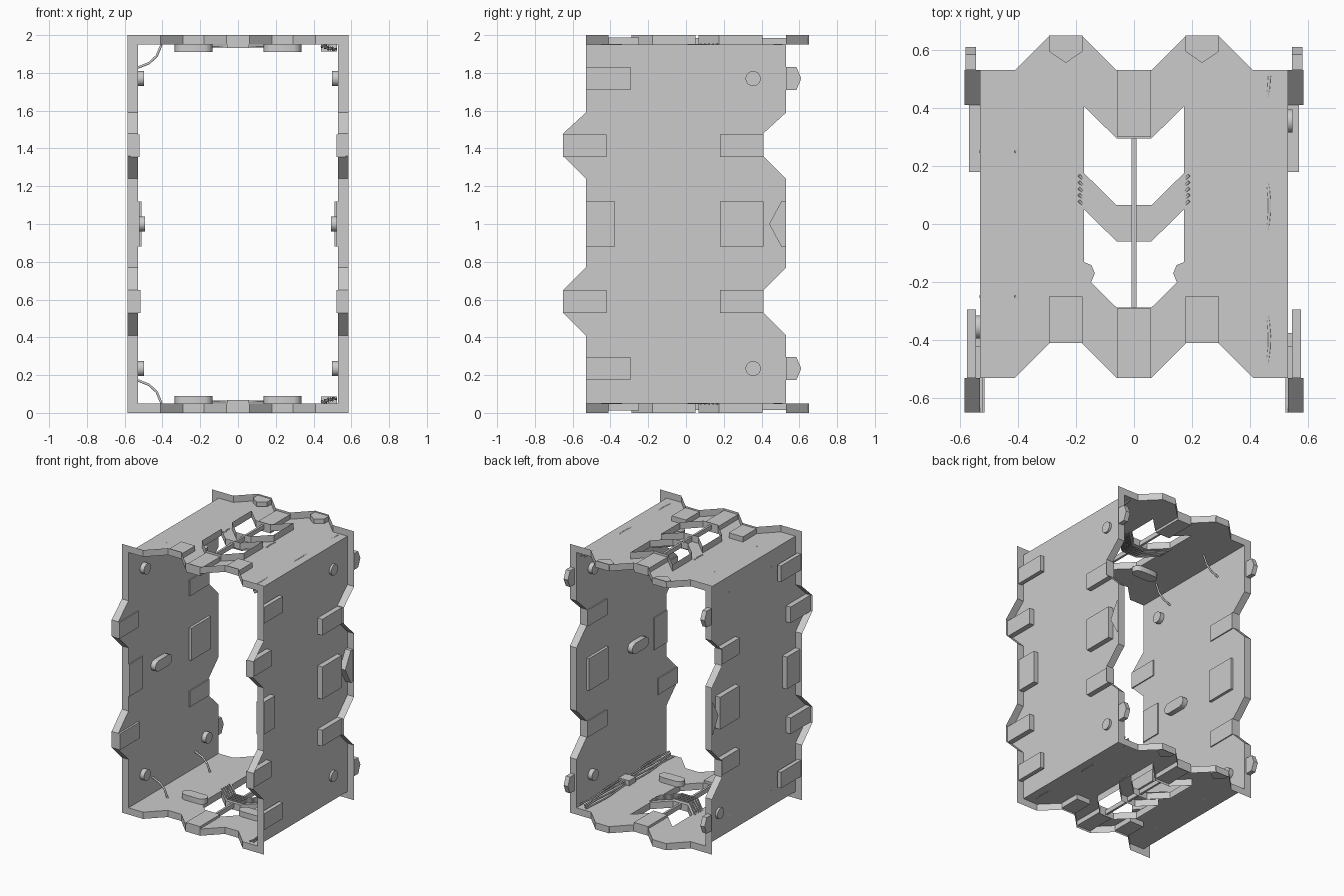
import bpy, bmesh, math
from mathutils import Vector

if "Cube" in bpy.data.objects:
    bpy.data.objects.remove(bpy.data.objects["Cube"])


def to3(axis, u, v, w):
    # axis x: profile in (y, z); axis z: profile in (x, y)
    return Vector((w, u, v)) if axis == 'x' else Vector((u, v, w))


def finish(bm, name, smooth=False):
    me = bpy.data.meshes.new(name)
    bm.to_mesh(me)
    bm.free()
    ob = bpy.data.objects.new(name, me)
    bpy.context.collection.objects.link(ob)
    if smooth:
        for p in me.polygons:
            p.use_smooth = len(p.vertices) == 4
    return ob


def prism(name, pts, axis, a, b, smooth=False):
    bm = bmesh.new()
    lo = [bm.verts.new(to3(axis, u, v, a)) for u, v in pts]
    hi = [bm.verts.new(to3(axis, u, v, b)) for u, v in pts]
    n = len(pts)
    bm.faces.new(lo)
    bm.faces.new(hi)
    for i in range(n):
        j = (i + 1) % n
        bm.faces.new((lo[i], lo[j], hi[j], hi[i]))
    bmesh.ops.recalc_face_normals(bm, faces=bm.faces)
    return finish(bm, name, smooth)


def rect(u0, u1, v0, v1):
    return [(u0, v0), (u1, v0), (u1, v1), (u0, v1)]


def capsule(cu, cv, half, r, n=4):
    # Rounded slot outline; half = 0 gives a circle
    out = []
    for k in (0, 1):
        for i in range(n + 1 if half else n):
            t = -math.pi / 2 + math.pi * (k + i / n)
            out.append((cu + (half if k == 0 else -half) + r * math.cos(t), cv + r * math.sin(t)))
    return out


def sheet(name, loops, axis, w, flanges, w2):
    # Thin sheet (outline plus holes) with turned-up flange strips
    bm = bmesh.new()
    edges = []
    for lp in loops:
        vs = [bm.verts.new(to3(axis, u, v, w)) for u, v in lp]
        edges += [bm.edges.new((vs[i], vs[(i + 1) % len(vs)])) for i in range(len(vs))]
    bmesh.ops.triangle_fill(bm, edges=edges, use_beauty=True)
    bmesh.ops.dissolve_limit(bm, angle_limit=0.01, verts=bm.verts, edges=bm.edges)
    for pts in flanges:
        a = [bm.verts.new(to3(axis, u, v, w)) for u, v in pts]
        b = [bm.verts.new(to3(axis, u, v, w2)) for u, v in pts]
        for i in range(len(pts) - 1):
            bm.faces.new((a[i], a[i + 1], b[i + 1], b[i]))
    return finish(bm, name)


def wire(name, pts, r):
    cu = bpy.data.curves.new(name, 'CURVE')
    cu.dimensions = '3D'
    cu.bevel_depth = r
    cu.bevel_resolution = 1
    cu.use_fill_caps = True
    sp = cu.splines.new('POLY')
    sp.points.add(len(pts) - 1)
    for p, c in zip(sp.points, pts):
        p.co = (*c, 1)
    ob = bpy.data.objects.new(name, cu)
    bpy.context.collection.objects.link(ob)


IN, OUT = 0.53, 0.585

# Side walls
steps = [(0, .41), (-.12, .53), (-.12, .65), (0, .77), (0, 1.24), (-.12, 1.36), (-.12, 1.48), (0, 1.59)]
front = [(-IN + d, z) for d, z in steps]
back = [(IN + d, z) for d, z in steps]
outline = [(-IN, .05)] + front + [(-IN, 1.95), (IN, 1.95)] + back[::-1] + [(IN, .05)]
ends = lambda y, mid: [(y, 0)] + mid + [(y, 2)]
boxes = [(.18, .41, 1.0, .12), (-.53, -.375, 1.0, .12)]
for z in (.59, 1.415):
    boxes += [(-.65, -.42, z, .06), (.18, .41, z, .06)]
for s, side in ((1, 'right'), (-1, 'left')):
    sheet(side + '_wall', [outline], 'x', s * IN, [ends(-IN, front), ends(IN, back)], s * OUT)
    for y0, y1, z, h in boxes:
        inner = .51 if y0 == .18 and z == 1.0 else .522
        if s < 0 and y0 == -.65 and z < 1:
            inner = .515
        prism(side + '_wall_box', rect(y0, y1, z - h, z + h), 'x', s * inner, s * .568)
    for z in (.235, 1.77):
        prism(side + '_socket', rect(-.53, -.295, z - .06, z + .06), 'x', s * .545, s * .575)
        prism(side + '_tab', [(.53, z - .06), (.585, z - .06), (.61, z), (.585, z + .06), (.53, z + .06)],
              'x', s * .545, s * .58)
        prism(side + '_bolt', capsule(s * .355, z, 0, .04, 10), 'x', s * .497, s * .546, True)
    prism(side + '_arrow_tab', [(.44, 1), (.505, .88), (.53, .88), (.53, 1.12), (.505, 1.12)],
          'x', s * .53, s * .575)
    prism(side + '_wall_lamp', capsule(-.17, 1, .06, .04), 'x', s * .492, s * .53, True)
prism('left_bolt', capsule(.37, .235, 0, .04, 10), 'x', -.497, -.546, True)

# Ceiling and floor
half = [(.06, 0), (.18, .12), (.29, .12), (.41, 0)]
bumps = [(-x, d) for x, d in half[::-1]] + half


def edge(y):
    return [(-IN, y)] + [(x, y + d) for x, d in bumps] + [(IN, y)]


def chevron(y):
    return [(-.172, y + .11), (-.06, y), (.06, y), (.172, y + .11)]


holes = [chevron(.295) + chevron(.065)[::-1], chevron(-.06) + chevron(-.288)[::-1]]
for up, part in ((True, 'ceiling'), (False, 'floor')):
    Z = (lambda z: z) if up else (lambda z: 2 - z)
    sheet(part + '_panel', [edge(-IN) + edge(IN)[::-1]] + holes, 'z', Z(1.95),
          [edge(-IN), edge(IN)] + [h + h[:1] for h in holes], Z(2))
    prism(part + '_centre_rib', rect(-.008, .008, -.288, .295), 'z', Z(1.952), Z(1.985))
    for y0, y1 in ((-.53, -.292), (.30, .53)):
        prism(part + '_centre_box', rect(-.058, .058, y0, y1), 'z', Z(1.932), Z(1.985))
    for x in (-.235, .235):
        prism(part + '_socket', rect(x - .058, x + .058, -.41, -.25), 'z', Z(1.95), Z(1.988))
        prism(part + '_arrow_tab', [(x, .555), (x + .058, .595), (x + .058, .65), (x - .058, .65), (x - .058, .595)],
              'z', Z(1.955), Z(1.99))
        prism(part + '_lamp', capsule(x, -.17, .06, .04), 'z', Z(1.91), Z(1.95), True)

    # Wires under the chevron bridge
    for i in range(5):
        y = -.045 + i * .022
        wire(part + '_bridge_wire', [(-.19, y + .125, Z(1.952)), (-.165, y + .10, Z(1.94)), (-.06, y, Z(1.94)),
             (.06, y, Z(1.94)), (.165, y + .10, Z(1.94)), (.19, y + .125, Z(1.952))], .005)

    # Cable bundle along the right corner, with a clamp
    for i in range(4):
        pts = []
        for k in range(25):
            t = k / 24
            wob = .012 * math.sin(t * 14 + i * 1.7)
            pts.append((.455 + i * .017 + wob, -.51 + 1.02 * t, Z(1.943 - i * .007 + wob * .4)))
        wire(part + '_cable', pts, .006)
    prism(part + '_cable_clamp', rect(.44, .525, -.04, .04), 'z', Z(1.912), Z(1.95))

    # Bent conduits in the left corner
    for y in (-.25, .25):
        wire(part + '_conduit', [(-.53, y, Z(1.828)), (-.47, y, Z(1.852)), (-.43, y, Z(1.89)), (-.405, y, Z(1.95))], .007)
